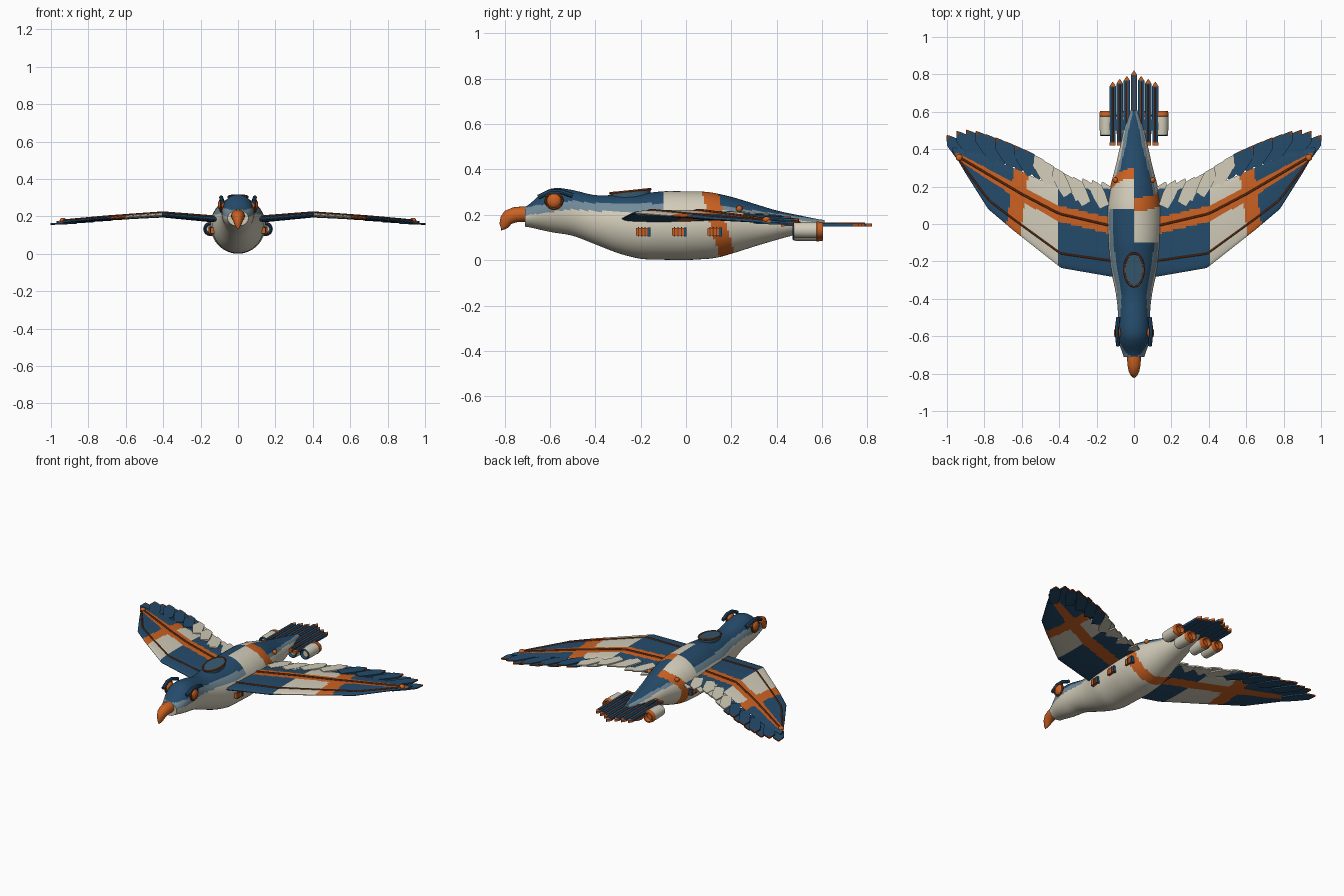
import bpy, bmesh, math
from mathutils import Vector, Matrix

if "Cube" in bpy.data.objects:
    bpy.data.objects.remove(bpy.data.objects["Cube"])

MATS = {}
for n, c in {"navy blue": (.018, .07, .145), "burnt orange": (.60, .12, .016), "cream": (.64, .60, .48),
             "slate grey": (.17, .26, .32), "rust": (.22, .045, .010), "deep slate": (.035, .10, .16)}.items():
    MATS[n] = bpy.data.materials.new(n)
    MATS[n].diffuse_color = (*c, 1)
NAVY, ORANGE, CREAM, GREY, RUST, SLATE = range(6)


def lin(keys, t):
    for (a, p), (b, q) in zip(keys, keys[1:]):
        if t <= b:
            return p + (q - p) * max(0, (t - a) / (b - a))
    return keys[-1][1]


def smooth(keys, t, r=.035):
    return sum(lin(keys, t + r * k / 4) for k in range(-4, 5)) / 9


def finish(name, bm, rule, angle=40):
    """rule is one colour index or a function of the face centre"""
    bmesh.ops.recalc_face_normals(bm, faces=bm.faces)
    for f in bm.faces:
        f.material_index = rule(f.calc_center_median()) if callable(rule) else rule
    me = bpy.data.meshes.new(name)
    bm.to_mesh(me)
    bm.free()
    for m in MATS.values():
        me.materials.append(m)
    ob = bpy.data.objects.new(name, me)
    bpy.context.collection.objects.link(ob)
    bpy.ops.object.select_all(action='DESELECT')
    ob.select_set(True)
    bpy.context.view_layer.objects.active = ob
    bpy.ops.object.shade_smooth_by_angle(angle=math.radians(angle))
    return ob


def loft(name, rings, rule, angle=40):
    bm = bmesh.new()
    vs = [[bm.verts.new(p) for p in r] for r in rings]
    n = len(vs[0])
    for a, b in zip(vs, vs[1:]):
        for i in range(n):
            bm.faces.new((a[i], a[(i + 1) % n], b[(i + 1) % n], b[i]))
    bm.faces.new(vs[0])
    bm.faces.new(vs[-1])
    return finish(name, bm, rule, angle)


def ellipse(y, z, rx, rz, n):
    return [(rx * math.cos(2 * math.pi * i / n), y, z + rz * math.sin(2 * math.pi * i / n)) for i in range(n)]


def tube(name, pts, r, rule, closed=False, n=6):
    pts = [Vector(p) for p in pts]
    rings, m = [], len(pts)
    for i, p in enumerate(pts):
        d = (pts[(i + 1) % m] - pts[i - 1]) if closed else (pts[min(i + 1, m - 1)] - pts[max(i - 1, 0)])
        s = d.cross(Vector((0, 0, 1)) if abs(d.normalized().z) < .95 else Vector((1, 0, 0))).normalized()
        u = s.cross(d).normalized()
        rings.append([p + r * (s * math.cos(a) + u * math.sin(a)) for a in [2 * math.pi * k / n for k in range(n)]])
    return loft(name, rings + rings[:1] if closed else rings, rule)


def ball(name, loc, scale, rule):
    bm = bmesh.new()
    bmesh.ops.create_uvsphere(bm, u_segments=20, v_segments=12, radius=1)
    bm.transform(Matrix.Translation(loc) @ Matrix.Diagonal((*scale, 1)))
    return finish(name, bm, rule)


def box(name, loc, size, rule):
    bm = bmesh.new()
    bmesh.ops.create_cube(bm, size=1)
    bm.transform(Matrix.Translation(loc) @ Matrix.Diagonal((*size, 1)))
    return finish(name, bm, rule)


def feather(name, base, tip, w, th, rule):
    """flat pointed plate, ridge-free, from base to tip"""
    b, t = Vector(base), Vector(tip)
    d = (t - b).normalized()
    s = Vector((-d.y, d.x, 0)).normalized() * w / 2
    L = (t - b).length
    rings = []
    for dist, k in ((0, .8), (L * .4, 1), (L - w * .7, 1), (L - w * .3, .5), (L, .06)):
        c, up = b + d * dist, Vector((0, 0, th / 2))
        rings.append([c + s * k - up, c - s * k - up, c - s * k + up, c + s * k + up])
    return loft(name, rings, rule, 30)


# body
TOP = [(-.71, .225), (-.67, .265), (-.63, .305), (-.58, .322), (-.5, .31), (-.4, .284), (-.2, .292), (-.1, .305),
       (.1, .302), (.2, .28), (.4, .218), (.61, .175)]
BOT = [(-.71, .15), (-.6, .124), (-.5, .11), (-.4, .07), (-.3, .03), (-.2, .004), (0, 0), (.13, .008), (.2, .028),
       (.3, .06), (.4, .09), (.5, .117), (.61, .155)]
HALF = [(-.71, .05), (-.67, .072), (-.6, .088), (-.45, .086), (-.35, .1), (-.2, .137), (0, .148), (.1, .145),
        (.2, .128), (.3, .1), (.4, .078), (.5, .055), (.61, .015)]


def body_rule(c):
    x, y, z = c
    stripe = .105 + .27 * (.3 - z) if x > 0 else max(.185, .31 - .9 * (.3 - z))
    if abs(y - stripe) < .035:
        return ORANGE
    if y < stripe:
        if y > (-.1 if x > 0 else .08):
            return CREAM
        blue = lin([(-.7, .235), (-.5, .262), (-.4, .252), (.1, .25)], y)
        return NAVY if z > blue else GREY if z > blue - .037 else CREAM
    blue = .24 - .14 * (y - .15)
    return NAVY if z > blue else GREY if z > blue - .015 else CREAM


rings = []
for i in range(133):
    y = -.71 + 1.32 * i / 132
    t, b = smooth(TOP, y), smooth(BOT, y)
    rings.append(ellipse(y, (t + b) / 2, smooth(HALF, y), (t - b) / 2, 72))
loft("body", rings, body_rule)

# hooked beak
loft("beak", [[(x, y + sh * (z - cz), z) for x, y, z in ellipse(y, cz, rx, rz, 20)] for y, cz, rx, rz, sh in (
    (-.67, .2, .036, .034, 0), (-.72, .203, .037, .034, 0), (-.755, .2, .035, .033, -.2), (-.785, .188, .029, .029, -.5),
    (-.8, .168, .021, .024, -.7), (-.812, .148, .011, .013, -.8), (-.815, .135, .004, .004, 0))], ORANGE, 60)

# back hatch
oval = [(.052 * math.cos(a), -.245 + .088 * math.sin(a), .304 + .009 * math.sin(a))
        for a in [2 * math.pi * k / 32 for k in range(32)]]
loft("back_hatch", [[(x, y, z - .03) for x, y, z in oval], [(x, y, z + .003) for x, y, z in oval]], SLATE)
tube("hatch_rim", oval, .006, RUST, True)

# wing shape
LE = [(.08, -.285), (.13, -.28), (.39, -.235), (.65, -.03), (.78, .08), (.9, .27), (.97, .39)]
TE = [(.08, .19), (.4, .19), (.6, .28), (.85, .385), (.97, .41)]
WZ = [(.08, .18), (.4, .208), (.7, .19), (1, .166)]
BAND = [(.08, -.02), (.4, .055), (.6, .16), (.94, .36)]
THICK = [(.08, .034), (.4, .028), (1, .014)]


def wing_rule(c):
    x, y = abs(c.x), c.y
    if abs(y - lin(BAND, x)) < lin([(.1, .045), (.6, .04), (.95, .018)], x) or abs(x - .64 + .13 * y) < .04:
        return ORANGE
    return CREAM if .41 < x < .64 - .13 * y else NAVY


def wing_top(x, y, s):
    return (s * x, y, lin(WZ, x) + lin(THICK, x) / 2)


TIPS = [(.17, .225), (.35, .255), (.45, .315), (.57, .39), (.72, .455), (.87, .505), (.94, .5), (1, .475)]

for s, side in ((1, "right"), (-1, "left")):
    rings = []
    for i in range(91):
        x = .08 + .89 * i / 90
        us = [k / 44 for k in range(45)]
        prof = [(u, math.sin(math.pi * u ** .7) ** .5 if 0 < u < 1 else .1) for u in us]
        loop = [(u, h) for u, h in prof] + [(u, -h) for u, h in reversed(prof)]
        a, b = lin(LE, x), lin(TE, x)
        rings.append([(s * x, a + (b - a) * u, lin(WZ, x) + h * lin(THICK, x) / 2) for u, h in loop])
    loft(side + "_wing", rings, wing_rule)

    # raised trim lines on the wing
    xs = [.12 + .82 * k / 24 for k in range(25)]
    tube(side + "_front_trim", [wing_top(x, lin(LE, x) + .18 * (lin(TE, x) - lin(LE, x)), s) for x in xs], .005, RUST)
    tube(side + "_band_trim", [wing_top(x, lin(BAND, x), s) for x in xs], .006, RUST)
    ball(side + "_wing_light", wing_top(.935, .355, s), (.018, .018, .014), ORANGE)

    # trailing feathers
    for i in range(17):
        x = .17 + .83 * i / 16
        y = lin(TIPS, x)
        ang = math.radians(24 + 12 * i / 16)
        L = .15 + .05 * i / 16
        z = lin(WZ, x) - .004 + (.005 if i % 2 else -.003)
        base = (s * (x - L * math.sin(ang)), y - L * math.cos(ang), z + .006)
        col = CREAM if x < .57 else NAVY
        feather(f"{side}_feather_{i}", base, (s * x, y, z), .066, .008,
                lambda c, col=col, y=y: RUST if col == NAVY and c.y > y - .02 else col)

    # eye, ring and brow
    ball(side + "_eye", (s * .088, -.582, .262), (.02, .033, .033), ORANGE)
    tube(side + "_eye_ring", [(s * .092, -.582 + .036 * math.cos(a), .262 + .036 * math.sin(a))
                              for a in [2 * math.pi * k / 24 for k in range(24)]], .006, RUST, True)
    tube(side + "_brow", [(s * .085, -.65, .278), (s * .09, -.6, .302), (s * .09, -.55, .302), (s * .084, -.5, .285)],
         .011, NAVY, n=8)
    ball(side + "_rear_light", (s * .1, .235, .227), (.014, .014, .014), ORANGE)

    # side vents
    for k, (y, x) in enumerate(((-.19, .139), (-.03, .147), (.125, .141))):
        box(f"{side}_vent_{k}", (s * (x - .006), y, .125), (.03, .062, .034), ORANGE)
        for j in range(3):
            box(f"{side}_vent_slat_{k}_{j}", (s * (x + .007), y - .02 + .015 * j, .125), (.008, .005, .042), RUST)
        box(f"{side}_vent_cap_{k}", (s * (x - .004), y + .027, .125), (.032, .012, .04), NAVY)

    # engines
    for k, (x, z) in enumerate(((.148, .133), (.058, .12))):
        prof = ((.485, .02), (.47, .028), (.475, .034), (.52, .036), (.575, .036), (.577, .038), (.603, .034),
                (.604, .026), (.58, .022))
        rings = [[(px + s * x, py, pz) for px, py, pz in ellipse(y, z, r, r, 24)] for y, r in prof]
        loft(f"{side}_engine_{k}", rings, lambda c: ORANGE if c.y > .5755 else NAVY if c.y < .482 else CREAM)
    box(side + "_engine_mount", (s * .1, .53, .15), (.1, .06, .014), NAVY)

# tail feathers
for i in range(-3, 4):
    end = (.82, .79, .775, .76)[abs(i)]
    x = i * .038
    feather(f"tail_feather_{i + 3}", (x, .42, .158), (x, end, .155), .034, .014,
            lambda c, end=end: ORANGE if c.y > end - .024 or c.y < .421 else NAVY)
    box(f"tail_root_{i + 3}", (x, .427, .158), (.032, .016, .017), ORANGE)
    tube(f"tail_quill_{i + 3}", [(x, .44, .165), (x, end - .03, .162)], .004, RUST)

for m in bpy.data.materials:
    if m.users and not m.is_grease_pencil:
        m.use_nodes = True
        m.node_tree.nodes["Principled BSDF"].inputs["Base Color"].default_value = m.diffuse_color
